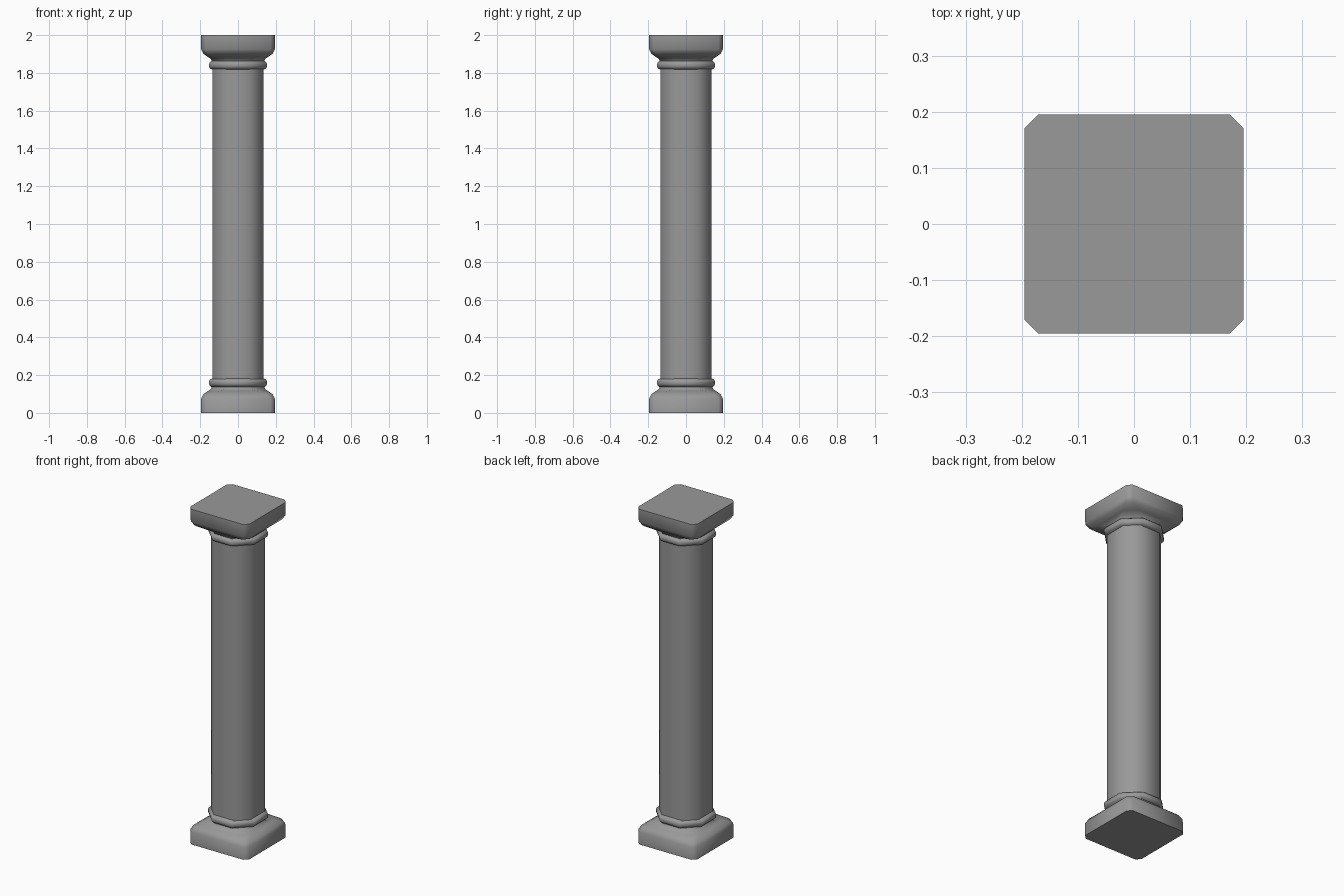
import bpy, bmesh, math

if "Cube" in bpy.data.objects:
    bpy.data.objects.remove(bpy.data.objects["Cube"])

OCT = math.tan(math.radians(22.5))

# Dark grey stone
stone = bpy.data.materials.new("dark_stone")
stone.diffuse_color = (0.32, 0.32, 0.32, 1.0)
stone.use_nodes = True
stone.node_tree.nodes["Principled BSDF"].inputs["Base Color"].default_value = stone.diffuse_color


def loft(name, sections):
    """Skin eight-sided sections given as (z, half width, half length of the flat side)."""
    bm = bmesh.new()
    loops = []
    for z, a, b in sections:
        pts = [(a, -b), (a, b), (b, a), (-b, a), (-a, b), (-a, -b), (-b, -a), (b, -a)]
        loops.append([bm.verts.new((x, y, z)) for x, y in pts])
    for lo, hi in zip(loops, loops[1:]):
        for i in range(8):
            j = (i + 1) % 8
            bm.faces.new((lo[i], lo[j], hi[j], hi[i]))
    bm.faces.new(loops[0][::-1])
    bm.faces.new(loops[-1])
    bmesh.ops.recalc_face_normals(bm, faces=bm.faces[:])
    mesh = bpy.data.meshes.new(name)
    bm.to_mesh(mesh)
    bm.free()
    mesh.materials.append(stone)
    obj = bpy.data.objects.new(name, mesh)
    bpy.context.collection.objects.link(obj)
    bpy.ops.object.select_all(action='DESELECT')
    obj.select_set(True)
    bpy.context.view_layer.objects.active = obj
    bpy.ops.object.shade_smooth_by_angle(angle=math.radians(60))
    return obj


def octagon(z, a):
    return (z, a, a * OCT)


# Square foot with clipped corners, blending into an octagonal neck
foot = [(0.0, 0.195, 0.171), (0.075, 0.195, 0.171), (0.098, 0.184, 0.155),
        (0.115, 0.160, 0.105), octagon(0.127, 0.143), octagon(0.142, 0.138)]

# Octagonal collar moulding
collar = [octagon(0.135, 0.138), octagon(0.145, 0.150), octagon(0.153, 0.154),
          octagon(0.166, 0.154), octagon(0.176, 0.149), octagon(0.183, 0.135)]


def flipped(sections):
    return [(2 - z, a, b) for z, a, b in reversed(sections)]


# Matching mouldings at both ends
loft("base", foot)
loft("base_collar", collar)
loft("capital", flipped(foot))
loft("capital_collar", flipped(collar))

# Eight-sided shaft, its diagonal faces a little narrower than the others
loft("shaft", [(0.14, 0.134, 0.065), (1.86, 0.134, 0.065)])
